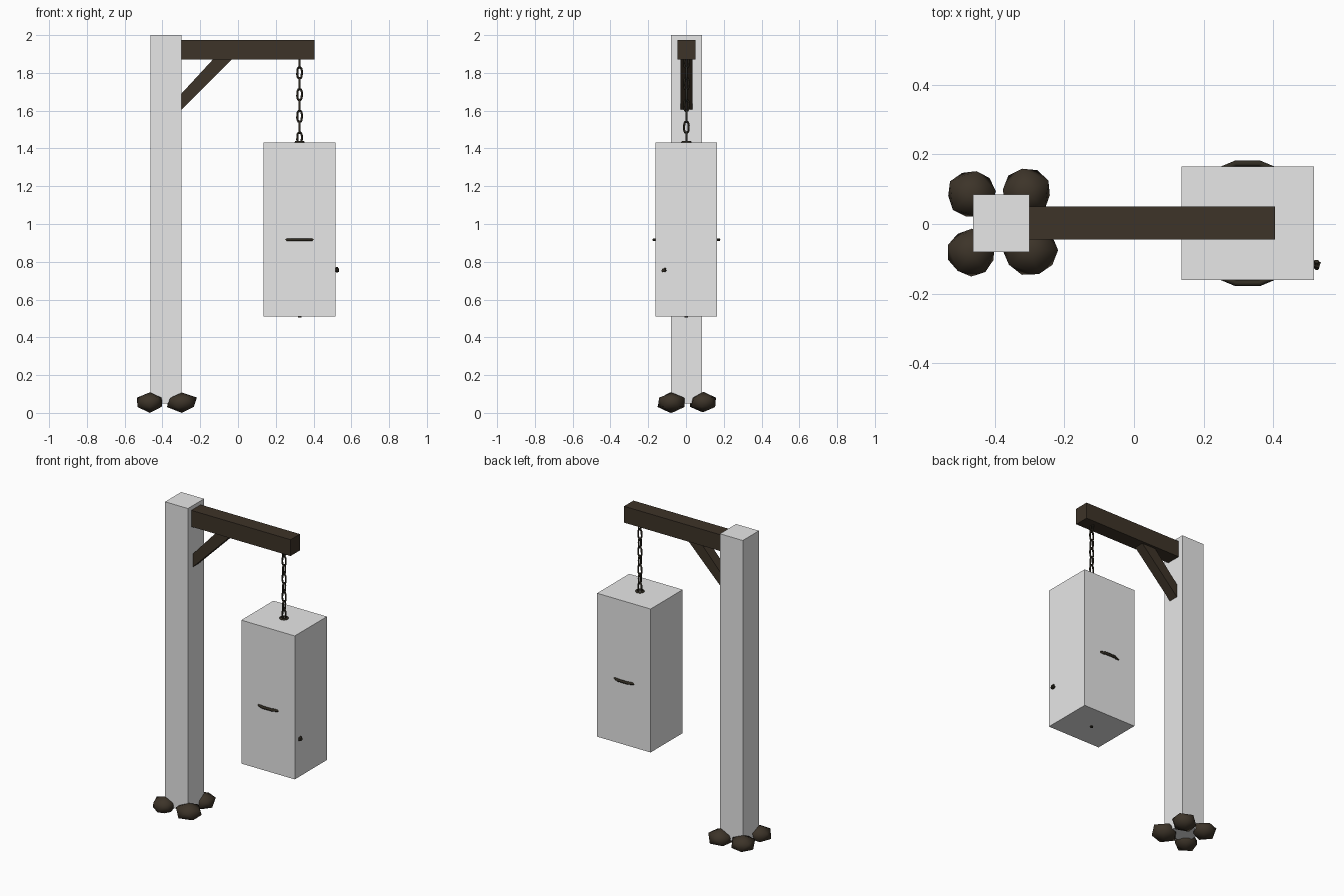
import bpy, bmesh, math, random
from mathutils import Vector, Matrix

if "Cube" in bpy.data.objects:
    bpy.data.objects.remove(bpy.data.objects["Cube"])

random.seed(4)


def material(name, rgb):
    m = bpy.data.materials.new(name)
    m.diffuse_color = (*rgb, 1)
    m.use_nodes = True
    m.node_tree.nodes["Principled BSDF"].inputs["Base Color"].default_value = m.diffuse_color
    return m


GREY = material("pale grey", (0.8, 0.8, 0.8))
WOOD = material("dark wood", (0.047, 0.033, 0.021))
STONE = material("dark stone", (0.046, 0.034, 0.022))
IRON = material("dark iron", (0.03, 0.025, 0.016))


def finish(name, bm, mat, smooth=False):
    bmesh.ops.recalc_face_normals(bm, faces=bm.faces)
    me = bpy.data.meshes.new(name)
    bm.to_mesh(me)
    bm.free()
    me.materials.append(mat)
    for p in me.polygons:
        p.use_smooth = smooth
    ob = bpy.data.objects.new(name, me)
    bpy.context.collection.objects.link(ob)
    return ob


def box(name, lo, hi, mat):
    lo, hi = Vector(lo), Vector(hi)
    bm = bmesh.new()
    bmesh.ops.create_cube(bm, size=1, matrix=Matrix.Translation((lo + hi) / 2)
                          @ Matrix.Diagonal((*(hi - lo), 1)))
    return finish(name, bm, mat)


def tube(bm, points, radius, sides=6, closed=False):
    """Sweep a round section along a path."""
    n, rings = len(points), []
    for i, p in enumerate(points):
        a = points[(i - 1) % n] if closed or i else p
        b = points[(i + 1) % n] if closed or i < n - 1 else p
        t = (b - a).normalized()
        ref = Vector((0, 0, 1)) if abs(t.z) < 0.8 else Vector((0.3, 1, 0))
        if closed:  # flat loops use their own plane normal
            ref = (points[0] - points[n // 2]).cross(points[n // 4] - points[3 * n // 4])
        u = t.cross(ref).normalized()
        v = u.cross(t)
        rings.append([bm.verts.new(p + radius * (u * math.cos(k * math.tau / sides)
                                                 + v * math.sin(k * math.tau / sides)))
                      for k in range(sides)])
    for i in range(n if closed else n - 1):
        r, s = rings[i], rings[(i + 1) % n]
        for k in range(sides):
            j = (k + 1) % sides
            bm.faces.new((r[k], r[j], s[j], s[k]))
    if not closed:
        bm.faces.new(rings[0])
        bm.faces.new(rings[-1])


def circle(cx, cy, z, r, n=16):
    return [Vector((cx + r * math.cos((k + 0.5) * math.tau / n),
                    cy + r * math.sin((k + 0.5) * math.tau / n), z)) for k in range(n)]


CX, CY = 0.326, 0.002  # axis of the hanging cage

# post and its casing
box("post_casing", (-0.462, -0.08, 0.05), (-0.30, 0.084, 2.0), GREY)
box("post", (-0.452, -0.07, 0.06), (-0.31, 0.074, 1.99), WOOD)

# cross beam
box("beam", (-0.45, -0.045, 1.87), (0.405, 0.05, 1.975), WOOD)

# diagonal brace, let into the post and the beam
bm = bmesh.new()
profile = [(-0.32, 1.585), (-0.02, 1.885), (-0.12, 1.885), (-0.32, 1.668)]
front = bm.faces.new([bm.verts.new((x, -0.03, z)) for x, z in profile])
ext = bmesh.ops.extrude_face_region(bm, geom=[front])
bmesh.ops.translate(bm, vec=(0, 0.064, 0),
                    verts=[g for g in ext["geom"] if isinstance(g, bmesh.types.BMVert)])
finish("brace", bm, WOOD)

# foot stones
for i, (x, y, rx, ry, turn) in enumerate([(-0.466, 0.087, 0.078, 0.076, 0.1),
                                          (-0.308, 0.091, 0.078, 0.076, 0.5),
                                          (-0.466, -0.083, 0.077, 0.075, 0.3),
                                          (-0.297, -0.075, 0.086, 0.080, 0.0)]):
    bm = bmesh.new()
    bmesh.ops.create_icosphere(bm, subdivisions=1, radius=1)
    bmesh.ops.rotate(bm, verts=bm.verts, matrix=Matrix.Rotation(turn, 3, 'Z'))
    for v in bm.verts:
        f = random.uniform(0.95, 1.05)
        v.co = Vector((x + v.co.x * rx * f, y + v.co.y * ry * f,
                       max(0.0, 0.056 + v.co.z * 0.054 * f)))
    finish(f"foot_stone_{i + 1}", bm, STONE, True)

# chain of alternating links
bm = bmesh.new()
for k in range(8):
    z = 1.8575 - 0.0575 * k
    pts = []
    for j in range(12):
        a = j * math.tau / 12
        w, h = 0.0125 * math.cos(a), 0.023 * math.sin(a) + math.copysign(0.008, math.sin(a + 0.01))
        pts.append(Vector((CX + w, CY, z + h)) if k % 2 else Vector((CX, CY + w, z + h)))
    tube(bm, pts, 0.0055, 6, True)
finish("chain", bm, IRON, True)

# crown ring where the chain meets the cage
bm = bmesh.new()
tube(bm, circle(CX, CY, 1.432, 0.02, 10), 0.008, 6, True)
finish("crown_ring", bm, IRON, True)

# cage casing
box("cage_casing", (0.136, -0.161, 0.51), (0.516, 0.165, 1.431), GREY)

# cage hoops, the middle one standing proud at front and back
for name, z, r in (("lower_hoop", 0.64, 0.125), ("middle_hoop", 0.917, 0.175),
                   ("upper_hoop", 1.2, 0.135)):
    bm = bmesh.new()
    tube(bm, circle(CX, CY, z, r), 0.0085, 6, True)
    finish(name, bm, IRON, True)

# bent cage bars
bm = bmesh.new()
for k in range(8):
    a = (k + 0.5) * math.tau / 8
    tube(bm, [Vector((CX + r * math.cos(a), CY + r * math.sin(a), z)) for r, z in
              ((0.012, 0.525), (0.08, 0.56), (0.125, 0.64), (0.155, 0.78), (0.163, 0.917),
               (0.155, 1.06), (0.13, 1.2), (0.08, 1.34), (0.012, 1.415))], 0.006)
finish("cage_bars", bm, IRON, True)

# pin under the cage
bm = bmesh.new()
tube(bm, [Vector((CX, CY, 0.53)), Vector((CX, CY, 0.504))], 0.01, 8)
finish("bottom_pin", bm, IRON)

# door latch poking out at the side
bm = bmesh.new()
tube(bm, [Vector((0.47, -0.10, 0.755)), Vector((0.533, -0.119, 0.755))], 0.01, 8)
tube(bm, [Vector((0.524, -0.127, 0.747)), Vector((0.524, -0.107, 0.768))], 0.007, 6)
finish("latch", bm, IRON)
